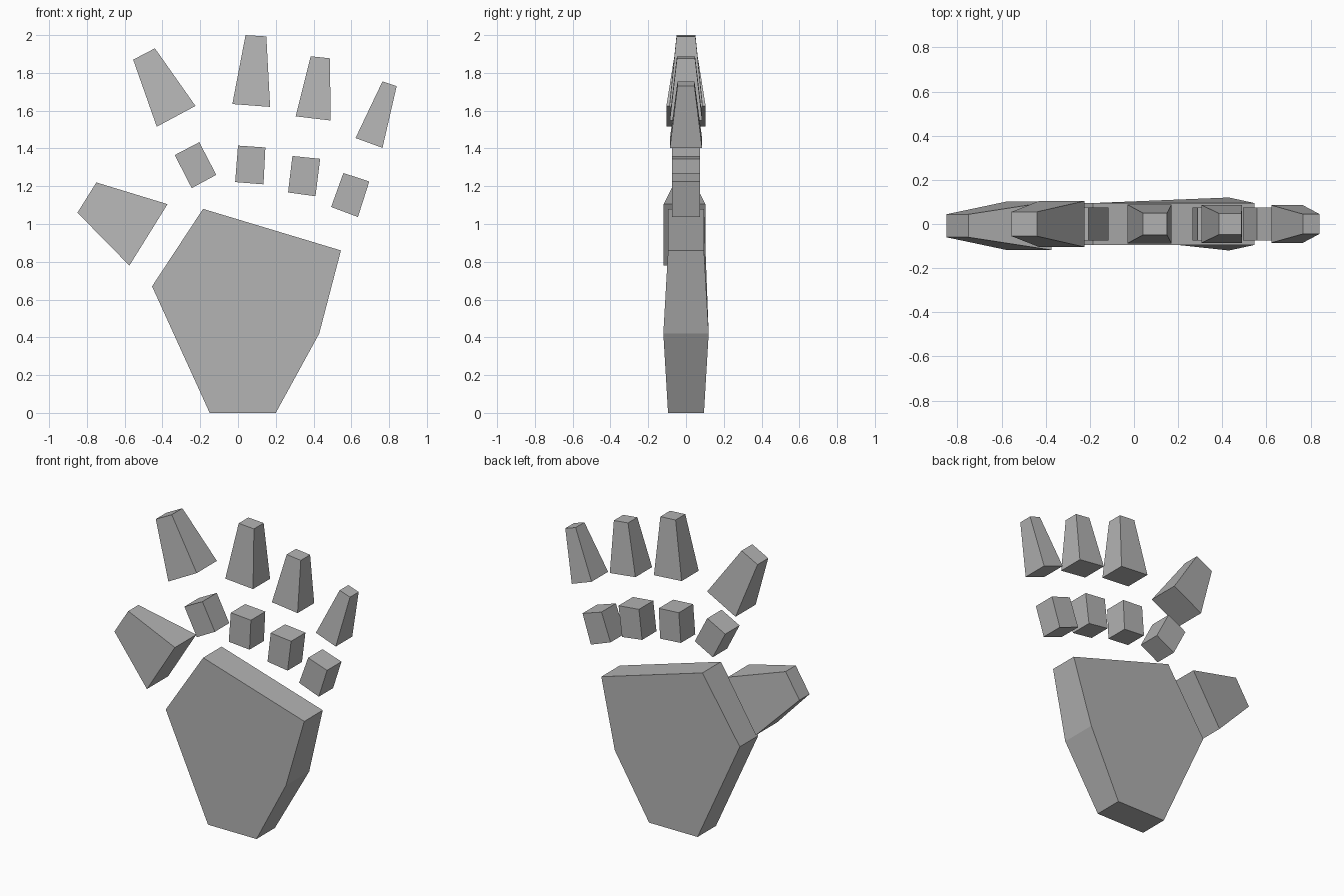
import bpy, bmesh

if "Cube" in bpy.data.objects:
    bpy.data.objects.remove(bpy.data.objects["Cube"])

grey = bpy.data.materials.new("stone_grey")
grey.diffuse_color = (0.45, 0.45, 0.45, 1)
grey.use_nodes = True
grey.node_tree.nodes["Principled BSDF"].inputs["Base Color"].default_value = grey.diffuse_color


def slab(name, outline, depths, shift=0.0):
    """Front outline in x, z, with a half thickness at each corner."""
    bm = bmesh.new()
    front = [bm.verts.new((x, shift - d, z)) for (x, z), d in zip(outline, depths)]
    back = [bm.verts.new((x, shift + d, z)) for (x, z), d in zip(outline, depths)]
    bm.faces.new(front)
    bm.faces.new(back[::-1])
    n = len(outline)
    for i in range(n):
        j = (i + 1) % n
        bm.faces.new((front[j], front[i], back[i], back[j]))
    bmesh.ops.recalc_face_normals(bm, faces=bm.faces[:])
    mesh = bpy.data.meshes.new(name)
    bm.to_mesh(mesh)
    bm.free()
    mesh.materials.append(grey)
    obj = bpy.data.objects.new(name, mesh)
    bpy.context.collection.objects.link(obj)


# Palm, thickest at the outer heel
slab("palm",
     [(-0.15, 0), (0.2, 0), (0.43, 0.42), (0.545, 0.86), (-0.185, 1.08), (-0.455, 0.67)],
     [0.095, 0.095, 0.12, 0.095, 0.095, 0.095])

# Thumb, tapering to its tip
slab("thumb", [(-0.575, 0.78), (-0.373, 1.105), (-0.75, 1.22), (-0.85, 1.06)],
     [0.11, 0.11, 0.052, 0.052], shift=-0.008)

# Finger tips: two base corners, two tip corners, base and tip half thickness
tips = {
    "index": ([(-0.43, 1.515), (-0.225, 1.625), (-0.44, 1.93), (-0.555, 1.87)], 0.104, 0.055),
    "middle": ([(-0.03, 1.635), (0.17, 1.62), (0.15, 1.993), (0.04, 2.0)], 0.088, 0.05),
    "ring": ([(0.305, 1.57), (0.49, 1.548), (0.487, 1.877), (0.385, 1.888)], 0.086, 0.048),
    "little": ([(0.622, 1.455), (0.765, 1.403), (0.84, 1.73), (0.765, 1.755)], 0.085, 0.045),
}
for finger, (outline, base, tip) in tips.items():
    slab(finger + "_finger_tip", outline, [base, base, tip, tip])

# Knuckle blocks of even thickness
knuckles = {
    "index": [(-0.245, 1.19), (-0.115, 1.26), (-0.205, 1.433), (-0.335, 1.365)],
    "middle": [(-0.015, 1.222), (0.135, 1.21), (0.145, 1.405), (0.0, 1.415)],
    "ring": [(0.265, 1.167), (0.41, 1.147), (0.435, 1.345), (0.288, 1.36)],
    "little": [(0.493, 1.09), (0.635, 1.037), (0.695, 1.225), (0.558, 1.27)],
}
for finger, outline in knuckles.items():
    slab(finger + "_knuckle", outline, [0.074] * 4)
